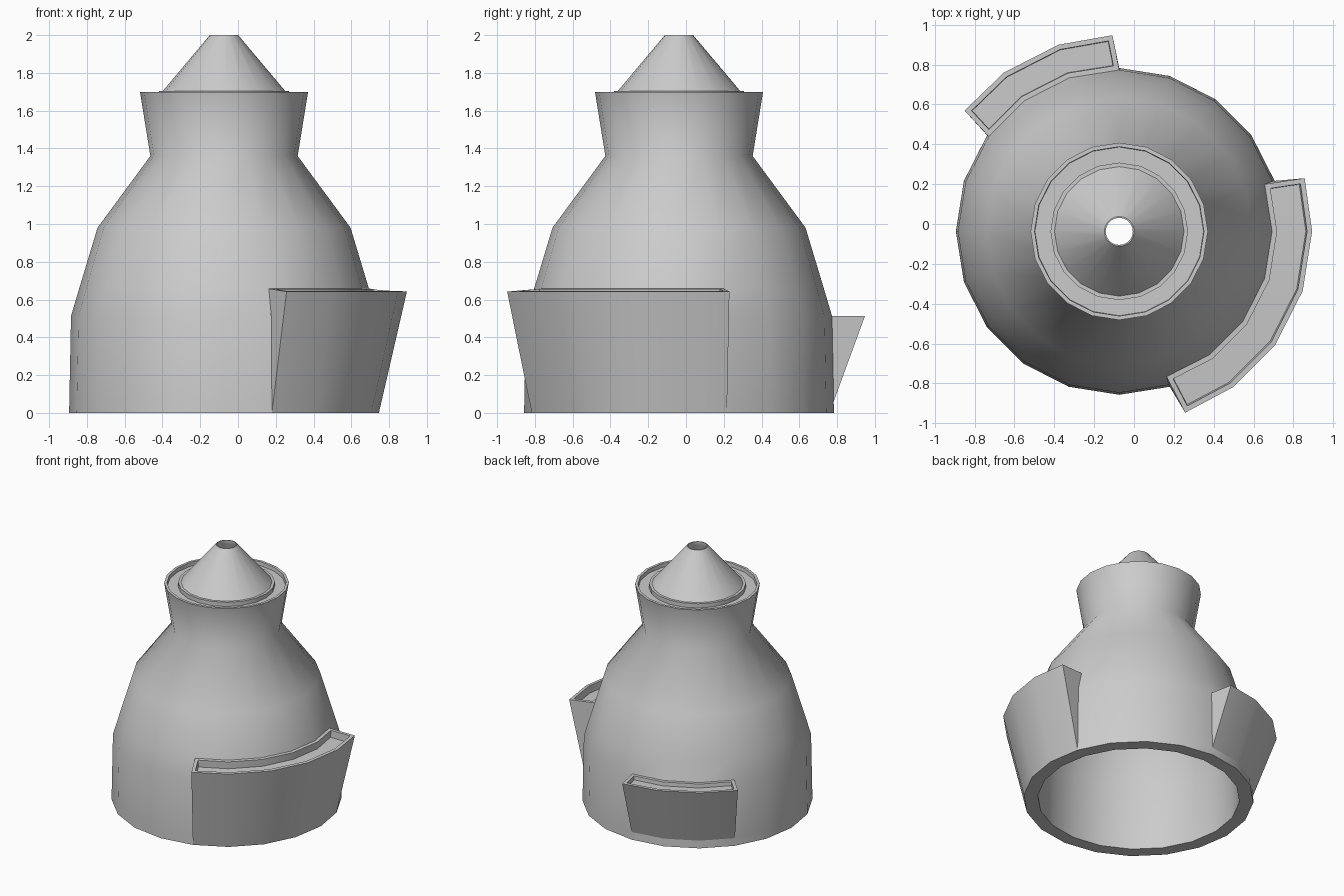
import bpy, bmesh
from math import sin, cos, radians

if "Cube" in bpy.data.objects:
    bpy.data.objects.remove(bpy.data.objects["Cube"])

CX, CY, SIDES = -0.074, -0.037, 20


def polar(r, deg, z):
    return (CX + r * cos(radians(deg)), CY + r * sin(radians(deg)), z)


def finish(bm, name, angle):
    bmesh.ops.recalc_face_normals(bm, faces=bm.faces)
    me = bpy.data.meshes.new(name)
    bm.to_mesh(me)
    bm.free()
    ob = bpy.data.objects.new(name, me)
    bpy.context.collection.objects.link(ob)
    bpy.ops.object.select_all(action='DESELECT')
    ob.select_set(True)
    bpy.context.view_layer.objects.active = ob
    bpy.ops.object.shade_smooth_by_angle(angle=radians(angle))
    return ob


def lathe(name, profile, angle, openings):
    """Revolve a closed (radius, z) loop, leaving (band, segment) openings."""
    bm = bmesh.new()
    rings = [[bm.verts.new(polar(r, i * 360 / SIDES, z)) for i in range(SIDES)]
             for r, z in profile]
    for k, (a, b) in enumerate(zip(rings, rings[1:] + rings[:1])):
        for i in range(SIDES):
            j = (i + 1) % SIDES
            if (k, i) not in openings:
                bm.faces.new((a[i], a[j], b[j], b[i]))
    return finish(bm, name, angle)


def pocket(name, start, segments, bottom, outer, inner, depth):
    """Flared wedge growing from the body, with a shallow recess in its top."""
    bm = bmesh.new()
    rows = []
    for i in range(segments + 1):
        a = start + 18 * i
        tuck = 2 if i == 0 else -2 if i == segments else 0
        rows.append([bm.verts.new(polar(bottom[0], a, bottom[1])),
                     bm.verts.new(polar(outer[0], a + tuck, outer[1])),
                     bm.verts.new(polar(inner[0], a, inner[1]))])
    top = []
    for p, q in zip(rows, rows[1:]):
        bm.faces.new((p[0], q[0], q[1], p[1]))
        top.append(bm.faces.new((p[1], q[1], q[2], p[2])))
    bm.faces.new((rows[0][0], rows[0][1], rows[0][2]))
    bm.faces.new((rows[-1][2], rows[-1][1], rows[-1][0]))
    bm.normal_update()
    # rim, then sunken floor
    bmesh.ops.inset_region(bm, faces=top, thickness=0.025, use_boundary=True,
                           use_even_offset=True)
    bmesh.ops.inset_region(bm, faces=top, thickness=0.002, depth=-depth,
                           use_boundary=True, use_even_offset=True)
    return finish(bm, name, 30)


# wall openings behind the pockets: profile bands 1-3 (side), 2 (rear)
openings = {(k, i % SIDES) for k in (1, 2, 3) for i in range(-4, 1)}
openings |= {(2, i) for i in (5, 6, 7)}

# hollow bell-shaped body with flared collar, sunken channel and open cone spout
lathe("body", [
    (0.72, 0), (0.82, 0), (0.819, 0.06), (0.81, 0.513), (0.767, 0.658),
    (0.67, 0.98), (0.39, 1.36),
    (0.445, 1.70), (0.425, 1.70), (0.423, 1.67), (0.345, 1.67), (0.345, 1.703),
    (0.325, 1.703), (0.075, 2.0), (0.068, 2.0),
    (0.068, 1.97), (0.27, 1.68), (0.31, 1.38), (0.58, 0.96), (0.71, 0.50),
], 50, openings)

# large side pocket and small rear pocket
pocket("side_pocket", -72, 5, (0.82, 0), (0.968, 0.642), (0.767, 0.658), 0.055)
pocket("rear_pocket", 90, 3, (0.819, 0.06), (0.985, 0.513), (0.81, 0.513), 0.03)
